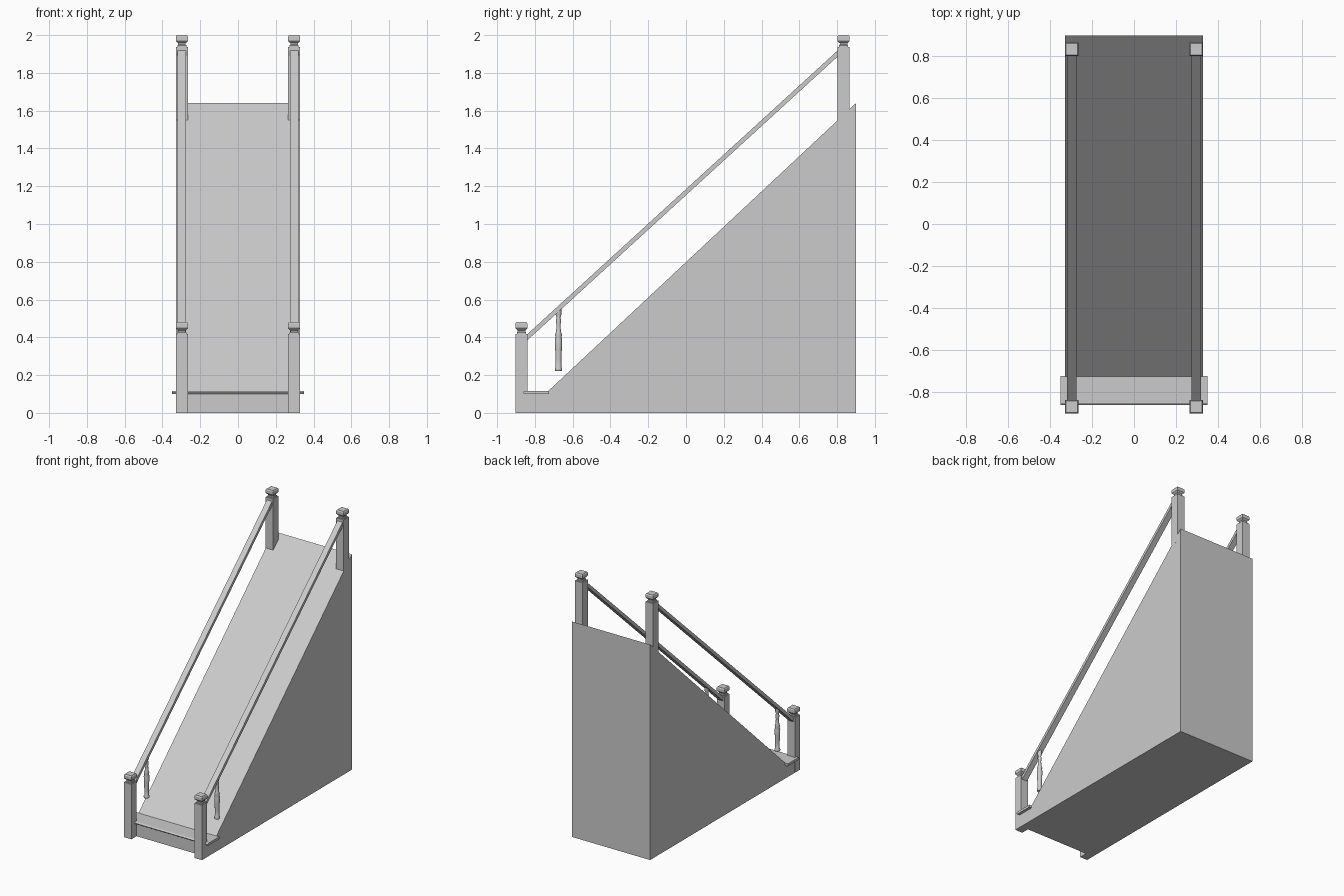
import bpy, bmesh, math

if "Cube" in bpy.data.objects:
    bpy.data.objects.remove(bpy.data.objects["Cube"])

grey = bpy.data.materials.new("light grey")
grey.diffuse_color = (0.6, 0.6, 0.6, 1)
grey.use_nodes = True
grey.node_tree.nodes["Principled BSDF"].inputs["Base Color"].default_value = grey.diffuse_color


def finish(name, bm, smooth=False):
    bmesh.ops.recalc_face_normals(bm, faces=bm.faces)
    me = bpy.data.meshes.new(name)
    bm.to_mesh(me)
    bm.free()
    me.materials.append(grey)
    ob = bpy.data.objects.new(name, me)
    bpy.context.collection.objects.link(ob)
    if smooth:
        bpy.context.view_layer.objects.active = ob
        ob.select_set(True)
        bpy.ops.object.shade_smooth_by_angle(angle=math.radians(40))
        ob.select_set(False)
    return ob


def side_prism(name, profile, x0, x1):
    """Extrude a (y, z) outline across x."""
    bm = bmesh.new()
    face = bm.faces.new([bm.verts.new((x0, y, z)) for y, z in profile])
    ext = bmesh.ops.extrude_face_region(bm, geom=[face])["geom"]
    moved = [v for v in ext if isinstance(v, bmesh.types.BMVert)]
    bmesh.ops.translate(bm, verts=moved, vec=(x1 - x0, 0, 0))
    return finish(name, bm)


def stack(name, x, y, sections, sides, smooth=False):
    """Loft regular sections given as (radius, z)."""
    bm = bmesh.new()
    turn = math.pi / sides
    rings = [[bm.verts.new((x + r * math.cos(turn + 2 * math.pi * i / sides),
                            y + r * math.sin(turn + 2 * math.pi * i / sides), z))
              for i in range(sides)] for r, z in sections]
    for a, b in zip(rings, rings[1:]):
        for i in range(sides):
            j = (i + 1) % sides
            bm.faces.new((a[i], a[j], b[j], b[i]))
    bm.faces.new(rings[0])
    bm.faces.new(rings[-1])
    return finish(name, bm, smooth)


# Solid sloped body and the low base under the bottom step
side_prism("ramp_body", [(-0.73, 0), (0.9, 0), (0.9, 1.64), (-0.73, 0.115)], -0.328, 0.328)
side_prism("step_base", [(-0.84, 0), (-0.73, 0), (-0.73, 0.1), (-0.84, 0.1)], -0.328, 0.328)

# Overhanging tread with a rounded nose
side_prism("step_tread", [(-0.725, 0.099), (-0.725, 0.117), (-0.855, 0.117), (-0.861, 0.113),
                          (-0.863, 0.108), (-0.861, 0.103), (-0.855, 0.099)], -0.35, 0.35)

# Newel cap: half width and height below the top
CAP = [(0.024, -0.064), (0.024, -0.054), (0.02, -0.051), (0.02, -0.043),
       (0.027, -0.037), (0.032, -0.031), (0.032, -0.008), (0.027, 0)]
# Turned baluster: radius and height
TURNED = [(0.017, 0.222), (0.02, 0.226), (0.02, 0.236), (0.015, 0.246), (0.016, 0.29),
          (0.018, 0.34), (0.02, 0.385), (0.016, 0.402), (0.019, 0.412), (0.013, 0.43),
          (0.011, 0.465), (0.014, 0.49), (0.01, 0.505), (0.015, 0.52), (0.015, 0.55)]

for side, s in (("left", -1), ("right", 1)):
    x = s * 0.297
    for place, y, bottom, top in (("bottom", -0.871, 0, 0.48), ("top", 0.834, 1.55, 2.0)):
        # Square post with its moulded cap
        stack(f"{place}_post_{side}", x, y,
              [(0.0315 * math.sqrt(2), bottom), (0.0315 * math.sqrt(2), top - 0.062)], 4)
        stack(f"{place}_cap_{side}", x, y,
              [(w * math.sqrt(2), top + z) for w, z in CAP], 4)
    # Handrail between the two posts
    side_prism(f"handrail_{side}", [(-0.845, 0.38), (0.81, 1.893), (0.81, 1.925), (-0.845, 0.412)],
               x - 0.022, x + 0.022)
    # Single turned baluster
    stack(f"baluster_{side}", x, -0.675, TURNED, 16, True)
